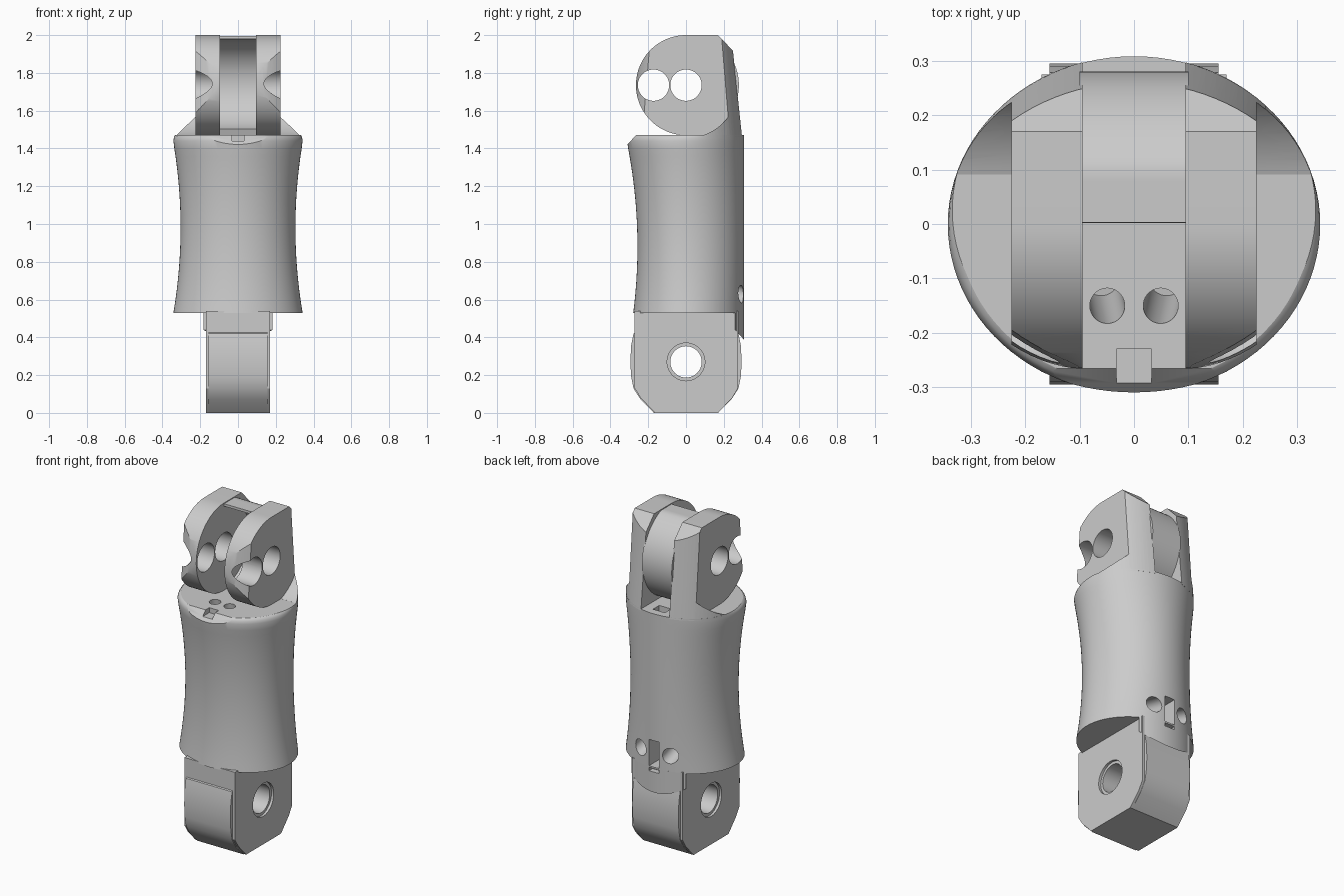
import bpy, bmesh, math
from mathutils import Vector, Matrix

if "Cube" in bpy.data.objects:
    bpy.data.objects.remove(bpy.data.objects["Cube"], do_unlink=True)

GREY = bpy.data.materials.new("plain grey")
GREY.use_nodes = True
COLOUR = (0.6, 0.6, 0.6, 1)
GREY.diffuse_color = COLOUR
GREY.node_tree.nodes["Principled BSDF"].inputs["Base Color"].default_value = COLOUR

PIVOT = 1.735   # height of the upper hinge
PIN = 0.27      # height of the lower hinge


def to_object(name, bm):
    bmesh.ops.recalc_face_normals(bm, faces=bm.faces)
    mesh = bpy.data.meshes.new(name)
    bm.to_mesh(mesh)
    bm.free()
    ob = bpy.data.objects.new(name, mesh)
    bpy.context.collection.objects.link(ob)
    return ob


def loft(name, rings):
    """Skin a stack of closed rings and cap both ends."""
    bm = bmesh.new()
    loops = [[bm.verts.new(p) for p in ring] for ring in rings]
    n = len(loops[0])
    for a, b in zip(loops, loops[1:]):
        for i in range(n):
            bm.faces.new((a[i], a[(i + 1) % n], b[(i + 1) % n], b[i]))
    bm.faces.new(loops[0])
    bm.faces.new(loops[-1])
    return to_object(name, bm)


def prism(name, profile, x0, x1):
    """Extrude a (y, z) outline along x."""
    return loft(name, [[(x, y, z) for y, z in profile] for x in (x0, x1)])


def box(x0, x1, y0, y1, z0, z1):
    return prism("cutter", [(y0, z0), (y1, z0), (y1, z1), (y0, z1)], x0, x1)


def rod(start, end, radius):
    """Cylinder between two points."""
    a, b = Vector(start), Vector(end)
    bm = bmesh.new()
    turn = (b - a).to_track_quat('Z', 'Y').to_matrix().to_4x4()
    bmesh.ops.create_cone(bm, cap_ends=True, segments=48, radius1=radius, radius2=radius,
                          depth=(b - a).length,
                          matrix=Matrix.Translation((a + b) / 2) @ turn)
    return to_object("cutter", bm)


def arc(cz, r, start, end, n=32):
    """Arc in the (y, z) plane around (0, cz)."""
    angles = [math.radians(start + (end - start) * i / n) for i in range(n + 1)]
    return [(r * math.cos(a), cz + r * math.sin(a)) for a in angles]


def ellipse(rx, ry, z, n=96):
    return [(rx * math.cos(math.tau * i / n), ry * math.sin(math.tau * i / n), z) for i in range(n)]


def combine(ob, tools, operation='DIFFERENCE'):
    for tool in tools:
        mod = ob.modifiers.new("cut", 'BOOLEAN')
        mod.operation, mod.object, mod.solver = operation, tool, 'EXACT'
    graph = bpy.context.evaluated_depsgraph_get()
    mesh = bpy.data.meshes.new_from_object(ob.evaluated_get(graph))
    ob.modifiers.clear()
    ob.data = mesh
    for tool in tools:
        bpy.data.objects.remove(tool, do_unlink=True)


def finish(ob):
    ob.data.materials.clear()
    ob.data.materials.append(GREY)
    for face in ob.data.polygons:
        face.material_index = 0
    bpy.ops.object.select_all(action='DESELECT')
    ob.select_set(True)
    bpy.context.view_layer.objects.active = ob
    bpy.ops.object.shade_smooth_by_angle(angle=math.radians(30))


# Waisted body: hollowed at the front and sides, straight at the back
def body_ring(z, shrink, n=96):
    rx = 0.304 + 0.038 * ((z - 0.98) / 0.45) ** 2
    front = 0.257 + 0.182 * (z - 0.88) ** 2
    ring = []
    for i in range(n):
        c, s = math.cos(math.tau * i / n), math.sin(math.tau * i / n)
        k = 1 - shrink * min(1, max(0, 0.5 - 1.5 * s))
        ring.append((min(rx, 0.342) * c * k, (0.308 if s > 0 else min(front, 0.312)) * s * k, z))
    return ring


steps = 22
rings = [body_ring(0.53 + 0.91 * i / steps, 0) for i in range(steps + 1)]
rings += [body_ring(z, s) for z, s in ((1.455, 0.012), (1.465, 0.03), (1.47, 0.055))]
body = loft("body", rings)
cuts = [prism("cutter", [(-0.26, 1.476), (-0.36, 1.365), (-0.36, 1.5)], -0.4, 0.4),
        box(-0.032, 0.032, -0.4, -0.23, 1.44, 1.5),       # cord notch
        box(-0.04, 0.04, 0.2, 0.26, 1.38, 1.5),           # rear floor pocket
        box(-0.033, 0.033, 0.15, 0.4, 0.54, 0.7)]         # rear slot
for x in (-1, 1):
    cuts.append(rod((x * 0.048, -0.155, 1.5), (x * 0.06, -0.1, 1.15), 0.032))
    cuts.append(rod((x * 0.105, 0.4, 0.6), (x * 0.09, 0.1, 0.68), 0.045))
combine(body, cuts)
finish(body)

# Rear lip hanging below the body
lip = prism("rear_lip", [(0.26, 0.54), (0.26, 0.44), (0.35, 0.34), (0.35, 0.54)], -0.25, 0.25)
combine(lip, [loft("cutter", [ellipse(0.342, 0.308, z) for z in (0.3, 0.535)])], 'INTERSECT')
combine(lip, [box(-0.033, 0.033, 0.1, 0.4, 0.51, 0.6)])
finish(lip)

# Lower hinge lug and its rounded pad
lug = prism("lower_lug", [(-0.272, 0.54), (-0.272, 0.13), (-0.24, 0.08), (-0.165, 0), (0.17, 0),
                          (0.245, 0.08), (0.275, 0.13), (0.275, 0.54)], -0.17, 0.17)
pad_side = [(0.26, 0.435), (0.278, 0.42), (0.29, 0.36), (0.295, 0.27), (0.29, 0.19),
            (0.278, 0.13), (0.24, 0.07), (0.17, 0)]
pad = prism("lower_pad", pad_side + [(-y, z) for y, z in reversed(pad_side)], -0.155, 0.155)
for part in (lug, pad):
    cuts = [rod((-0.3, 0, PIN), (0.3, 0, PIN), 0.083)]
    if part is lug:
        cuts += [rod((s * 0.155, 0, PIN), (s * 0.3, 0, PIN), 0.1) for s in (-1, 1)]
    combine(part, cuts)
    finish(part)


# Tapered envelope that trims the upper hinge
def envelope():
    return loft("cutter", [ellipse(0.341, 0.308 - 0.11 * (z - 1.47), z) for z in (1.44, 2.05)])


# Upper ears with the buttresses outside them
ear_outline = arc(PIVOT, 0.265, 270, 90, 48) + [(0.17, 2.0), (0.265, 1.9), (0.35, 1.85),
                                                (0.35, 1.46), (0.05, 1.46)]
rib_outline = arc(PIVOT, 0.28, -71, -25, 16) + [(0.35, 1.62), (0.35, 1.46), (0.09, 1.46)]
for side, s in (("left", 1), ("right", -1)):
    ear = prism(side + "_ear", ear_outline, s * 0.095, s * 0.225)
    combine(ear, [envelope()], 'INTERSECT')
    combine(ear, [rod((-0.5, y, PIVOT), (0.5, y, PIVOT), 0.083) for y in (0, -0.172)])
    finish(ear)
    rib = prism(side + "_buttress", rib_outline, s * 0.22, s * 0.36)
    combine(rib, [envelope()], 'INTERSECT')
    finish(rib)

# Curved web joining the ears, flattened on top
web_outer = [(y, min(z, 1.995)) for y, z in arc(PIVOT, 0.28, 89.5, -71, 40)]
web = prism("hinge_web", web_outer + arc(PIVOT, 0.245, -71, 89.5, 40), -0.1, 0.1)
finish(web)
